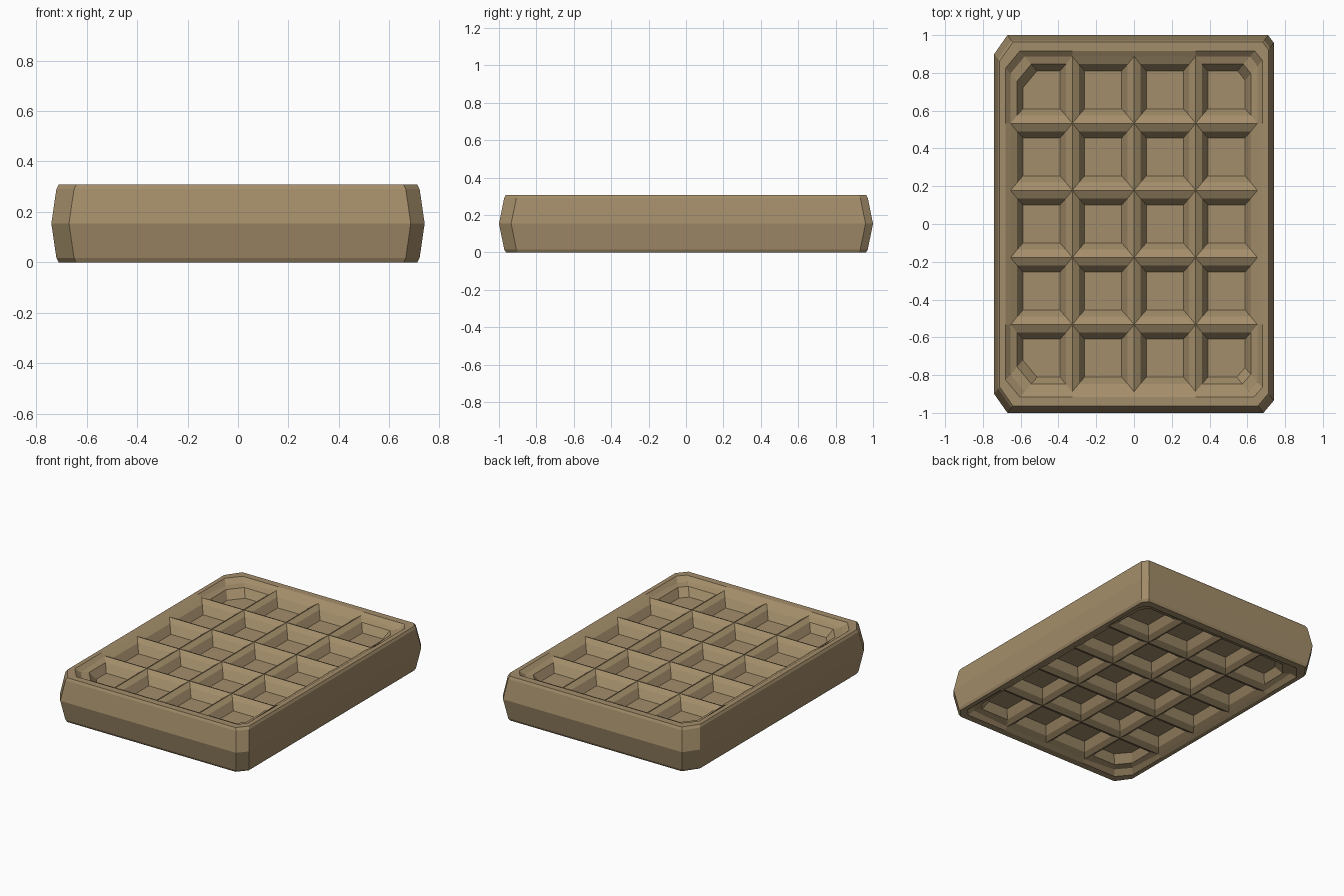
import bpy
import bmesh

cube = bpy.data.objects.get("Cube")
if cube:
    bpy.data.objects.remove(cube, do_unlink=True)

# Overall sizes: half height, and half spans of the ridge grid
MID = 0.154
COLS, ROWS = 4, 5
GRID_X, GRID_Y = 0.653, 0.888
RIM_GAP = 0.027
PITCH_X, PITCH_Y = 2 * GRID_X / COLS, 2 * GRID_Y / ROWS

# Corner cuts, keyed by (x sign, y sign): outer edge and pocket edge
OUTER_CUT = {(-1, -1): (0.07, 0.10), (1, -1): (0.055, 0.065),
             (1, 1): (0.03, 0.04), (-1, 1): (0.07, 0.10)}
INNER_CUT = {(-1, -1): (0.075, 0.09), (1, -1): (0.045, 0.05),
             (1, 1): (0.04, 0.05), (-1, 1): (0.075, 0.09)}

# Heights above the middle plane
RIM, RIDGE, TERRACE, LEDGE, FLOOR = MID, 0.139, 0.123, 0.118, 0.065

bm = bmesh.new()


def outline(cx, cy, hx, hy, cuts, z, cut_z=None):
    """Rectangle with the listed corners cut off, cuts optionally lowered."""
    verts = []
    for sx, sy in ((-1, -1), (1, -1), (1, 1), (-1, 1)):
        x, y = cx + sx * hx, cy + sy * hy
        if (sx, sy) in cuts:
            a, b = cuts[(sx, sy)]
            h = z if cut_z is None else cut_z
            pair = [(x, y - sy * b, h), (x - sx * a, y, h)]
            if sx != sy:
                pair.reverse()
            verts += pair
        else:
            verts.append((x, y, z))
    return [bm.verts.new(v) for v in verts]


def loft(rings):
    for a, b in zip(rings, rings[1:]):
        for i in range(len(a)):
            j = (i + 1) % len(a)
            bm.faces.new((a[i], a[j], b[j], b[i]))


def build_pocket(s, col, row):
    """One pocket, reaching out to the rim along the border."""
    sx = {0: -1, COLS - 1: 1}.get(col, 0)
    sy = {0: -1, ROWS - 1: 1}.get(row, 0)
    corner = (sx, sy)
    cuts = {corner: INNER_CUT[corner]} if corner in INNER_CUT else {}
    cx = -GRID_X + (col + 0.5) * PITCH_X
    cy = -GRID_Y + (row + 0.5) * PITCH_Y
    hx, hy = PITCH_X / 2, PITCH_Y / 2
    g = RIM_GAP / 2
    rings = [outline(cx, cy, hx, hy, cuts, MID + s * RIDGE, MID + s * TERRACE),
             outline(cx, cy, hx - 0.034, hy - 0.042, cuts, MID + s * LEDGE),
             outline(cx, cy, hx - 0.065, hy - 0.077, cuts, MID + s * FLOOR)]
    loft(rings)
    bm.faces.new(rings[-1])
    if sx or sy:
        # Slope from the rim, only along the sides that touch it
        rim = outline(cx + sx * g, cy + sy * g, hx + abs(sx) * g,
                      hy + abs(sy) * g, cuts, MID + s * RIM)
        top = rings[0]
        for i in range(len(top)):
            j = (i + 1) % len(top)
            mid = (top[i].co + top[j].co) / 2
            on_x = sx and abs(mid.x - cx) > hx - 0.04 and (mid.x - cx) * sx > 0
            on_y = sy and abs(mid.y - cy) > hy - 0.05 and (mid.y - cy) * sy > 0
            if on_x or on_y:
                bm.faces.new((rim[i], rim[j], top[j], top[i]))


def build_side(s):
    """One half: slanted edge, flat rim and grid of pockets."""
    loft([outline(0, 0, hx, hy, cuts, MID + s * z) for hx, hy, cuts, z in (
        (0.74, 1.0, OUTER_CUT, 0),
        (0.72, 0.972, OUTER_CUT, 0.137),
        (0.711, 0.963, OUTER_CUT, RIM),
        (GRID_X + RIM_GAP, GRID_Y + RIM_GAP, INNER_CUT, RIM))])
    for col in range(COLS):
        for row in range(ROWS):
            build_pocket(s, col, row)


build_side(1)
build_side(-1)
bmesh.ops.remove_doubles(bm, verts=bm.verts, dist=0.0005)
# Every face looks away from the middle plane
bm.normal_update()
for f in bm.faces:
    if f.normal.z * (f.calc_center_median().z - MID) < 0:
        f.normal_flip()

mesh = bpy.data.meshes.new("waffle")
bm.to_mesh(mesh)
bm.free()
waffle = bpy.data.objects.new("waffle", mesh)
bpy.context.scene.collection.objects.link(waffle)

# Baked golden brown
color = (0.37, 0.27, 0.145, 1)
mat = bpy.data.materials.new("baked_tan")
mat.use_nodes = True
mat.diffuse_color = color
mat.node_tree.nodes["Principled BSDF"].inputs["Base Color"].default_value = color
mesh.materials.append(mat)
